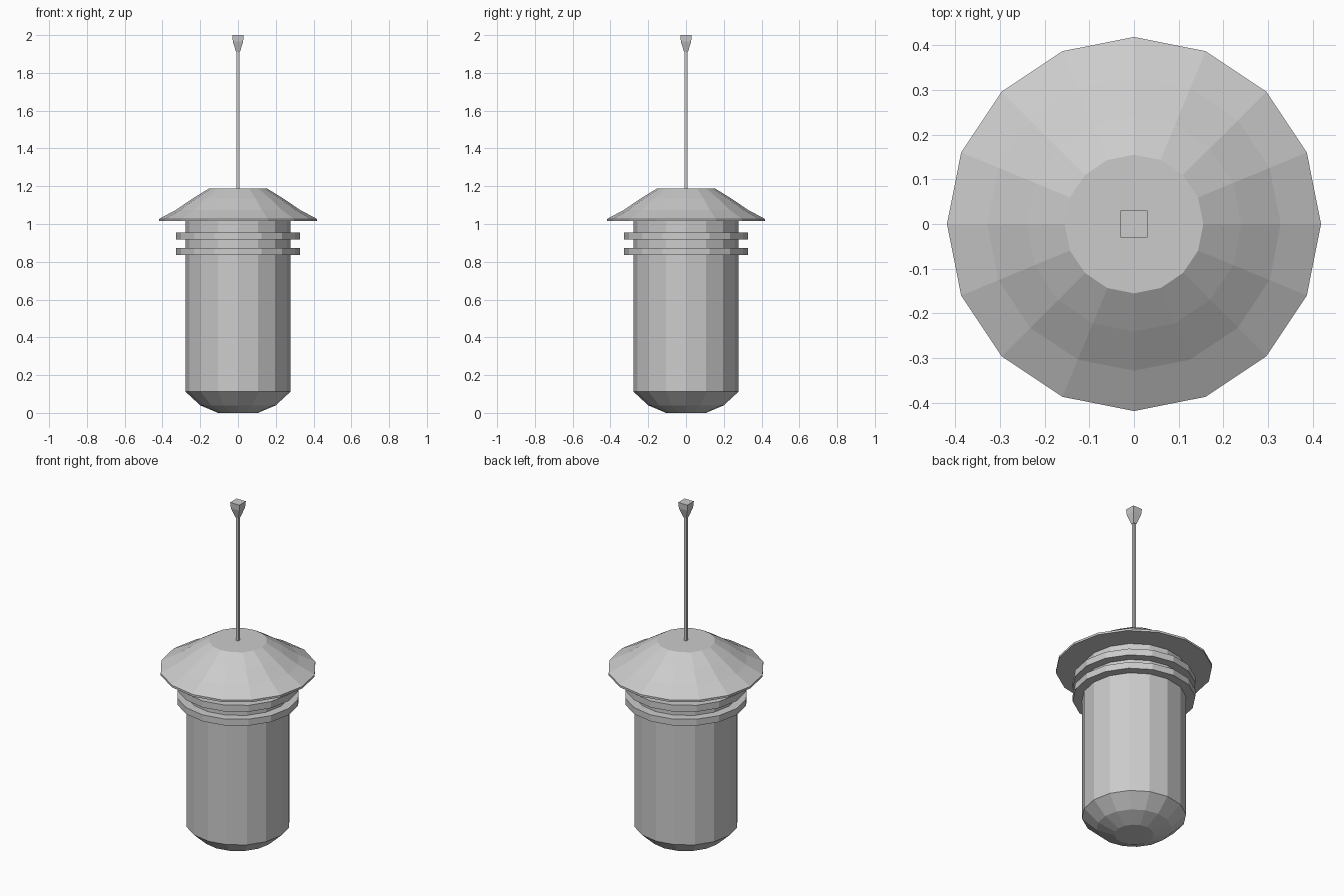
import bpy, bmesh
from math import cos, sin, pi

if "Cube" in bpy.data.objects:
    bpy.data.objects.remove(bpy.data.objects["Cube"])


def lathe(name, profile, sides=16, turn=0.0, square=False):
    """Closed flat-faced solid from (radius, z) points, bottom to top."""
    scale = 2 ** 0.5 if square else 1.0
    bm = bmesh.new()
    rings = []
    for r, z in profile:
        rings.append([bm.verts.new((r * scale * cos(turn + 2 * pi * i / sides),
                                    r * scale * sin(turn + 2 * pi * i / sides), z))
                      for i in range(sides)])
    for low, high in zip(rings, rings[1:]):
        for i in range(sides):
            j = (i + 1) % sides
            bm.faces.new((low[i], low[j], high[j], high[i]))
    bm.faces.new(rings[0][::-1])
    bm.faces.new(rings[-1])
    mesh = bpy.data.meshes.new(name)
    bm.to_mesh(mesh)
    bm.free()
    obj = bpy.data.objects.new(name, mesh)
    bpy.context.collection.objects.link(obj)
    return obj


# Cylindrical lamp body with rounded bottom
lathe("lamp_body", [(0.106, 0.0), (0.2, 0.04), (0.278, 0.112), (0.278, 1.02)])

# Two flat rings round the neck
for n, z in enumerate((0.835, 0.917), 1):
    lathe(f"neck_ring_{n}", [(0.328, z), (0.328, z + 0.038)])

# Flared shade
lathe("shade", [(0.418, 1.015), (0.418, 1.027), (0.328, 1.075),
                (0.24, 1.135), (0.155, 1.187)])

# Hanging rod and square ceiling mount
lathe("hanging_rod", [(0.008, 1.18), (0.008, 1.93)], 4, pi / 4, True)
lathe("ceiling_mount", [(0.01, 1.91), (0.027, 1.965), (0.03, 2.0)], 4, pi / 4, True)
